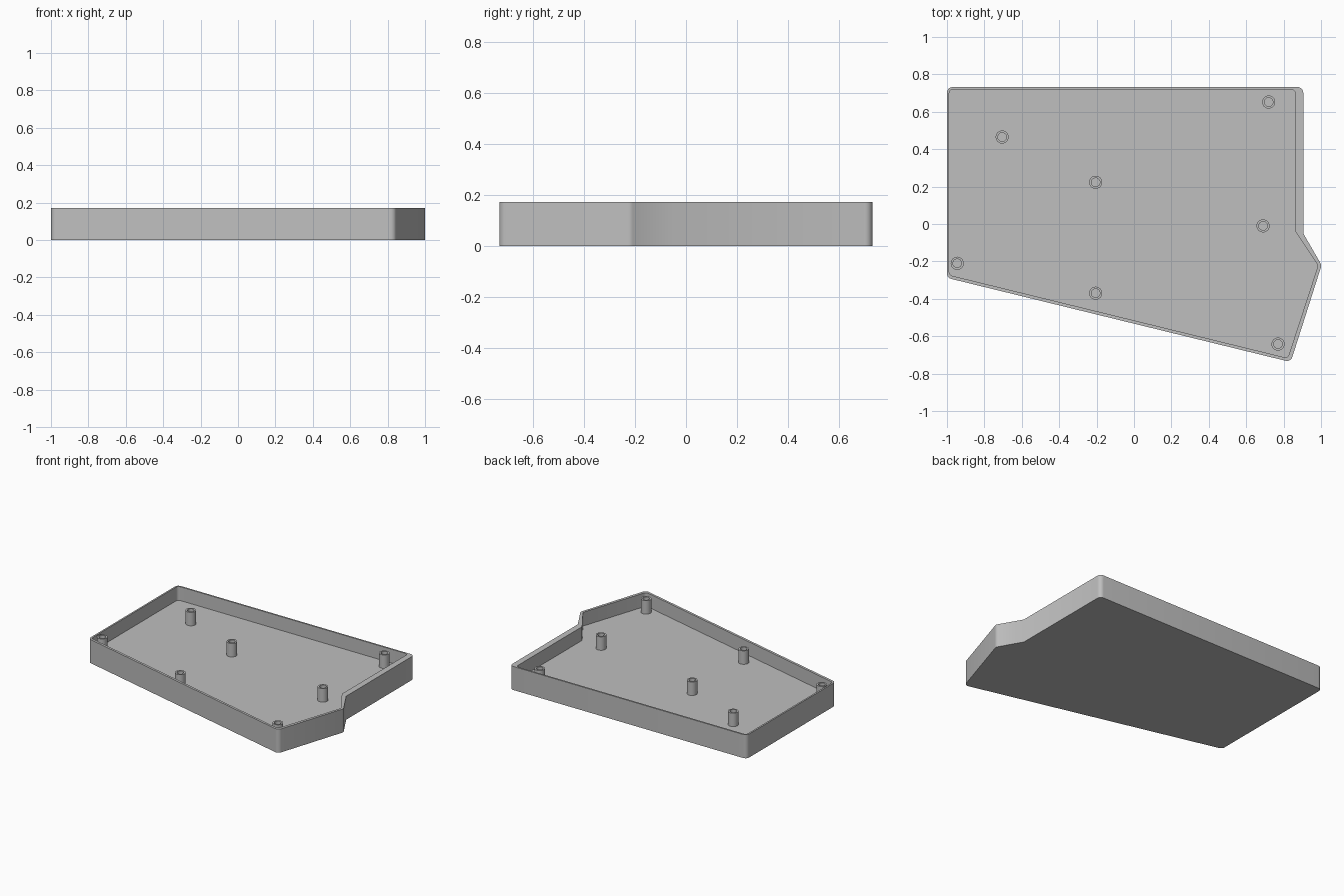
import bpy, bmesh, math
from mathutils import Vector

if "Cube" in bpy.data.objects:
    bpy.data.objects.remove(bpy.data.objects["Cube"])

HEIGHT, FLOOR, POST_TOP = 0.171, 0.071, 0.169

grey = bpy.data.materials.new("plain grey")
grey.diffuse_color = (0.52, 0.52, 0.52, 1)
grey.use_nodes = True
grey.node_tree.nodes["Principled BSDF"].inputs["Base Color"].default_value = grey.diffuse_color


def rounded(corners, seg=6):
    """Outline points from (x, y, fillet radius) corners, listed clockwise."""
    pts = []
    for i, (x, y, r) in enumerate(corners):
        p = Vector((x, y))
        if r == 0:
            pts.append(p)
            continue
        a = (Vector(corners[i - 1][:2]) - p).normalized()
        b = (Vector(corners[(i + 1) % len(corners)][:2]) - p).normalized()
        half = a.angle(b) / 2
        centre = p + (a + b).normalized() * r / math.sin(half)
        start = p + a * r / math.tan(half) - centre
        sweep = math.pi - 2 * half
        for k in range(seg + 1):
            t = -sweep * k / seg
            pts.append(centre + Vector((start.x * math.cos(t) - start.y * math.sin(t),
                                        start.x * math.sin(t) + start.y * math.cos(t))))
    return pts


def circle(x, y, r, n):
    return [Vector((x + r * math.cos(2 * math.pi * k / n),
                    y + r * math.sin(2 * math.pi * k / n))) for k in range(n)]


def open_cup(name, outer, inner, z0, z1, z_in):
    """Solid with the given outer outline and a pocket from the top down to z_in."""
    bm = bmesh.new()
    rings = [[bm.verts.new((p.x, p.y, z)) for p in pts]
             for pts, z in ((outer, z0), (outer, z1), (inner, z1), (inner, z_in))]
    n = len(outer)
    for lo, hi in zip(rings, rings[1:]):
        for i in range(n):
            j = (i + 1) % n
            bm.faces.new((lo[i], lo[j], hi[j], hi[i]))
    bm.faces.new(rings[0])
    bm.faces.new(rings[-1])
    bmesh.ops.recalc_face_normals(bm, faces=bm.faces)
    mesh = bpy.data.meshes.new(name)
    bm.to_mesh(mesh)
    bm.free()
    mesh.materials.append(grey)
    obj = bpy.data.objects.new(name, mesh)
    bpy.context.collection.objects.link(obj)
    bpy.context.view_layer.objects.active = obj
    obj.select_set(True)
    bpy.ops.object.shade_smooth_by_angle(angle=math.radians(30))
    obj.select_set(False)
    return obj


# tray with thin walls, thicker on the right side
R = 0.03
outer = rounded([(-1, 0.732, R), (0.905, 0.732, R), (0.905, -0.05, 0),
                 (1.003, -0.22, R), (0.838, -0.738, R), (-1, -0.288, R)])
r = 0.02
inner = rounded([(-0.988, 0.72, r), (0.861, 0.72, r), (0.861, -0.037, 0),
                 (0.984, -0.222, r), (0.822, -0.717, r), (-0.988, -0.273, r)])
open_cup("case_tray", outer, inner, 0, HEIGHT, FLOOR)

# screw posts with blind holes
posts = [(-0.705, 0.465), (0.72, 0.652), (-0.205, 0.223), (0.69, -0.01),
         (-0.945, -0.21), (-0.205, -0.37), (0.77, -0.642)]
for i, (x, y) in enumerate(posts):
    open_cup(f"screw_post_{i + 1}", circle(x, y, 0.035, 24), circle(x, y, 0.023, 24),
             FLOOR - 0.005, POST_TOP, FLOOR + 0.002)
